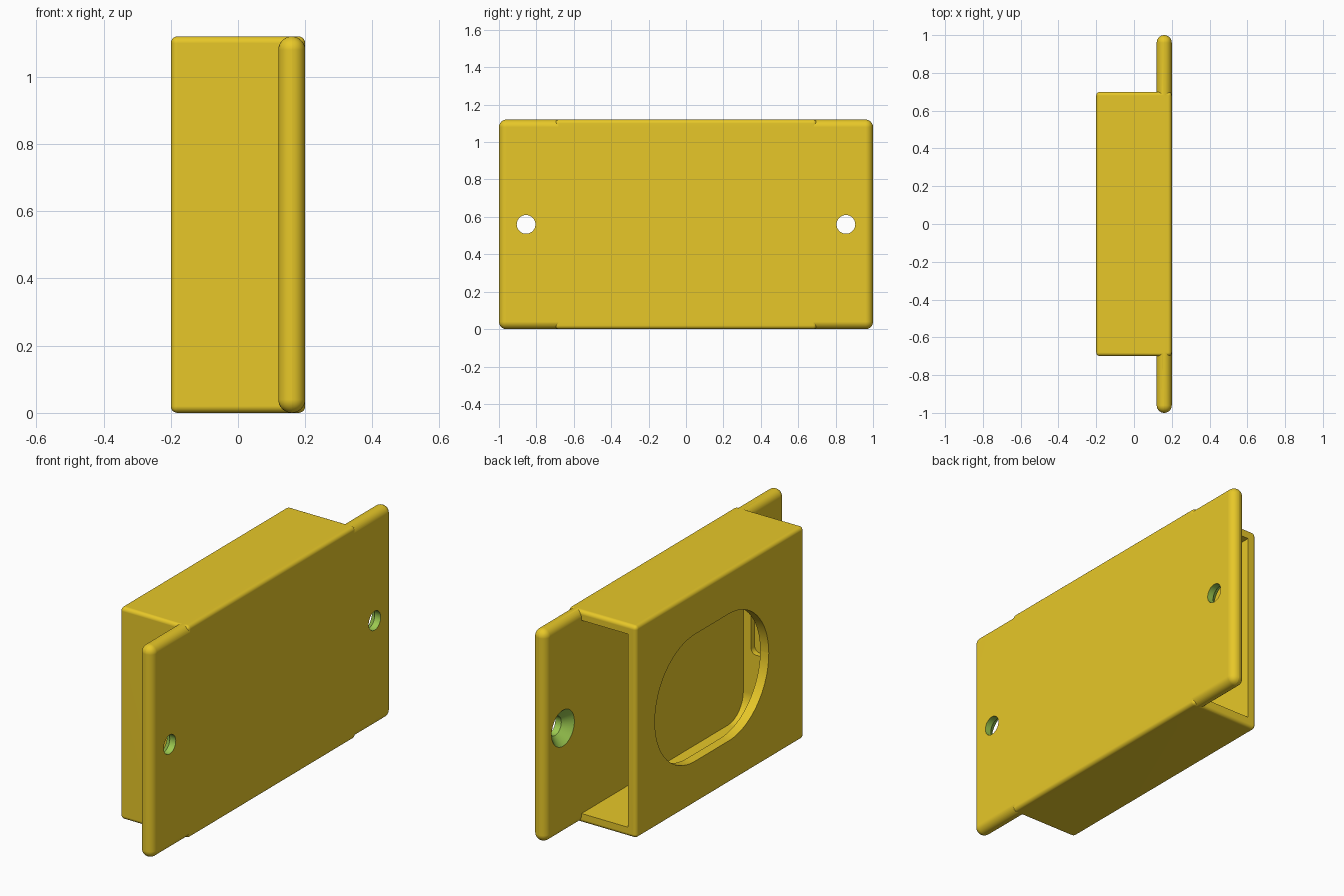
import bpy, bmesh, math
from mathutils import Matrix, Vector

cube = bpy.data.objects.get("Cube")
if cube:
    bpy.data.objects.remove(cube, do_unlink=True)

HEIGHT = 1.12
MID = HEIGHT / 2
WALL = 0.05
PLATE_IN, PLATE_OUT = 0.12, 0.2
HOLE_Y, HOLE_R, SINK_R = 0.855, 0.05, 0.095


def srgb(*rgb):
    return [((c / 255 + 0.055) / 1.055) ** 2.4 for c in rgb] + [1.0]


def material(name, colour):
    mat = bpy.data.materials.new(name)
    mat.use_nodes = True
    mat.diffuse_color = colour
    mat.node_tree.nodes["Principled BSDF"].inputs["Base Color"].default_value = colour
    return mat


yellow = material("golden yellow", srgb(249, 215, 44))
green = material("leaf green", srgb(157, 203, 81))


def add_object(name, bm):
    bmesh.ops.recalc_face_normals(bm, faces=bm.faces)
    mesh = bpy.data.meshes.new(name)
    bm.to_mesh(mesh)
    bm.free()
    obj = bpy.data.objects.new(name, mesh)
    bpy.context.collection.objects.link(obj)
    return obj


def box(name, lo, hi, radius=0.0, pick=lambda edge: True, segments=8):
    """Box between two corners, with the picked edges rounded."""
    bm = bmesh.new()
    bmesh.ops.create_cube(bm, size=1)
    lo, hi = Vector(lo), Vector(hi)
    for v in bm.verts:
        v.co = Vector((lo[i] + (v.co[i] + 0.5) * (hi[i] - lo[i]) for i in range(3)))
    if radius:
        bmesh.ops.bevel(bm, geom=[e for e in bm.edges if pick(e)], offset=radius,
                        segments=segments, profile=0.5, affect='EDGES')
    return add_object(name, bm)


def lathe_x(name, profile, y, z, sides=48):
    """Closed solid turned about an axis along x; profile is (x, radius)."""
    bm = bmesh.new()
    rings = []
    for x, r in profile:
        angles = [2 * math.pi * i / sides for i in range(sides)]
        rings.append([bm.verts.new((x, y + r * math.cos(a), z + r * math.sin(a))) for a in angles])
    for a, b in zip(rings, rings[1:]):
        for i in range(sides):
            j = (i + 1) % sides
            bm.faces.new((a[i], a[j], b[j], b[i]))
    bm.faces.new(rings[0])
    bm.faces.new(rings[-1])
    return add_object(name, bm)


def along_x(edge):
    a, b = edge.verts
    return abs(a.co.x - b.co.x) > 1e-4


# Mounting plate with fully rounded rim, and the box behind it
housing = box("housing", (PLATE_IN, -1, 0), (PLATE_OUT, 1, HEIGHT), 0.0399)
body = box("body_block", (-0.2, -0.7, 0), (PLATE_OUT, 0.7, HEIGHT), 0.02, segments=5)

# Cavity open at the +y end, rounded at the closed end
cavity = box("cavity_cutter", (-0.2 + WALL, -0.7 + WALL, WALL), (PLATE_IN, 0.8, HEIGHT - WALL), 0.13,
             lambda e: along_x(e) and e.verts[0].co.y < 0)

# Shallow pocket inside the closed end
pocket = box("pocket_cutter", (-0.075, -0.68, MID - 0.17), (0.075, -0.6, MID + 0.17), 0.03,
             lambda e: abs(e.verts[0].co.y - e.verts[1].co.y) > 1e-3)

# Wide round-ended window in the -x wall
window = box("window_cutter", (-0.3, -0.405, MID - 0.335), (-0.1, 0.545, MID + 0.335), 0.3349,
             along_x, segments=24)

# Countersunk screw holes
sink_depth = SINK_R - HOLE_R
screw_profile = [(PLATE_IN - 0.05, SINK_R), (PLATE_IN, SINK_R),
                 (PLATE_IN + sink_depth, HOLE_R), (PLATE_OUT + 0.05, HOLE_R)]
screws = [lathe_x("screw_cutter", screw_profile, s * HOLE_Y, MID) for s in (-1, 1)]

# Combine the solids, then drop the cutters
cutters = [(body, 'UNION'), (cavity, 'DIFFERENCE'), (pocket, 'DIFFERENCE'), (window, 'DIFFERENCE')]
cutters += [(s, 'DIFFERENCE') for s in screws]
for tool, operation in cutters:
    mod = housing.modifiers.new(tool.name, 'BOOLEAN')
    mod.operation, mod.object, mod.solver = operation, tool, 'EXACT'
bpy.context.view_layer.update()
mesh = bpy.data.meshes.new_from_object(housing.evaluated_get(bpy.context.evaluated_depsgraph_get()))
housing.modifiers.clear()
housing.data = mesh
mesh.name = "housing"
for tool, _ in cutters:
    bpy.data.objects.remove(tool, do_unlink=True)

# Green inside the screw holes, yellow elsewhere
mesh.materials.clear()
mesh.materials.append(yellow)
mesh.materials.append(green)
for face in mesh.polygons:
    away = math.hypot(abs(face.center.y) - HOLE_Y, face.center.z - MID)
    face.material_index = int(away < SINK_R + 0.002 and abs(face.normal.x) < 0.9)

# Smooth fillets, crisp edges, flat walls
bpy.ops.object.select_all(action='DESELECT')
housing.select_set(True)
bpy.context.view_layer.objects.active = housing
bpy.ops.object.shade_smooth_by_angle(angle=math.radians(30))
weighted = housing.modifiers.new("flat_walls", 'WEIGHTED_NORMAL')
weighted.keep_sharp = True
